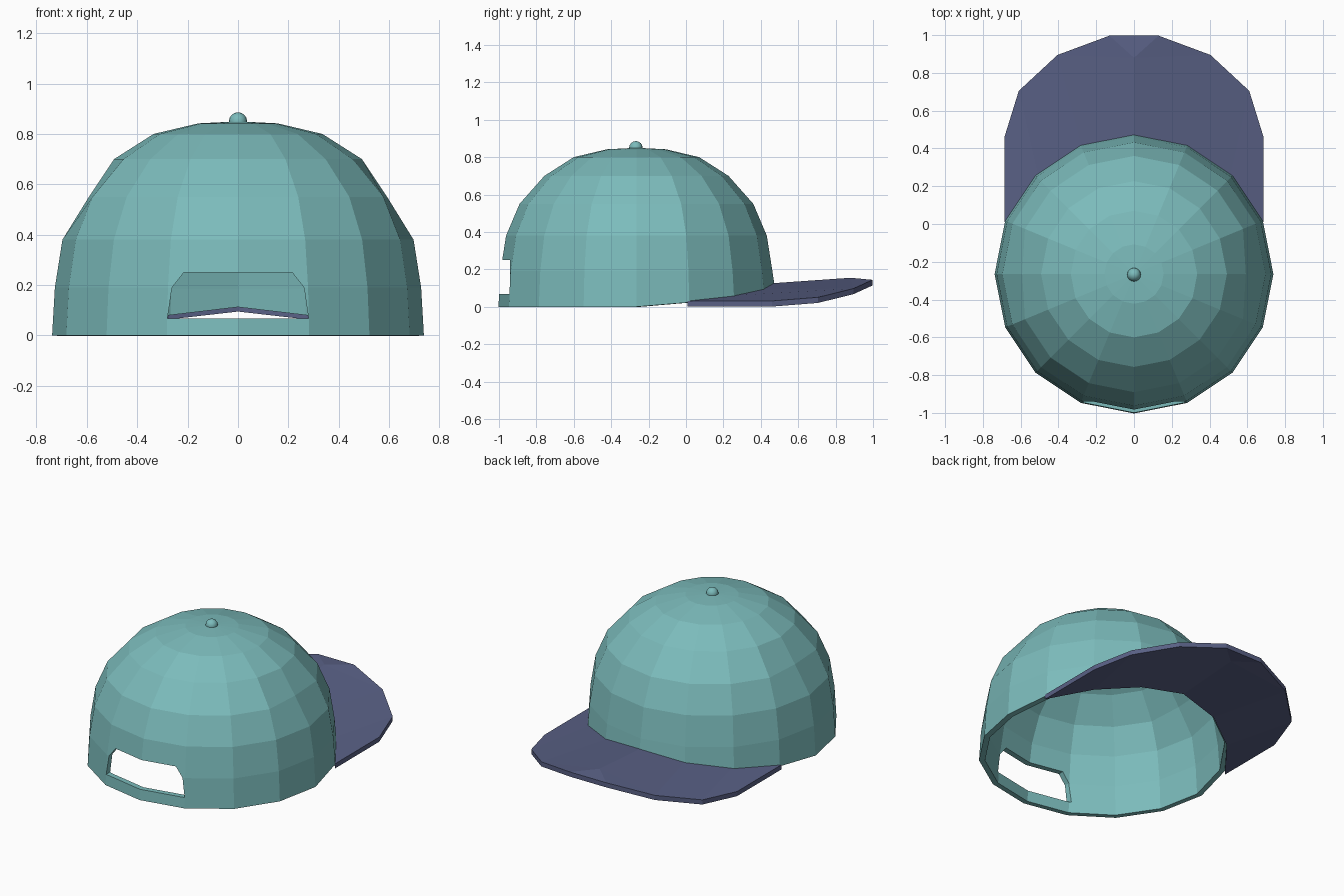
import bpy, bmesh, math
from mathutils import Vector

if "Cube" in bpy.data.objects:
    bpy.data.objects.remove(bpy.data.objects["Cube"])

CY = -0.265      # dome centre in y
N = 16           # dome sides


def material(name, col):
    m = bpy.data.materials.new(name)
    m.diffuse_color = (*col, 1)
    m.use_nodes = True
    m.node_tree.nodes["Principled BSDF"].inputs["Base Color"].default_value = m.diffuse_color
    return m


teal = material("teal cloth", (0.2, 0.5, 0.5))
purple = material("slate purple cloth", (0.1, 0.118, 0.235))


def make(name, verts, faces, mat):
    me = bpy.data.meshes.new(name)
    me.from_pydata(verts, [], faces)
    me.materials.append(mat)
    bm = bmesh.new()
    bm.from_mesh(me)
    bmesh.ops.recalc_face_normals(bm, faces=bm.faces)
    bm.to_mesh(me)
    bm.free()
    ob = bpy.data.objects.new(name, me)
    bpy.context.collection.objects.link(ob)
    return ob


def apply(ob, mod):
    bpy.context.view_layer.objects.active = ob
    bpy.ops.object.modifier_apply(modifier=mod.name)


def brim_z(x, rise, p):
    # top of the arched brim, high in the middle
    return 0.03 + rise * max(0, 1 - (abs(x) / 0.69) ** p)


# Dome: faceted rings, front hem lifted to sit on the brim
rings = [(0.738, 0), (0.727, 0.19), (0.697, 0.38), (0.625, 0.55),
         (0.492, 0.70), (0.335, 0.80), (0.157, 0.842)]
verts, faces = [], []
for j, (r, z) in enumerate(rings):
    for i in range(N):
        a = math.tau * i / N
        rr = 0.592 if j == 3 and i in (0, N // 2) else r
        x, y = rr * math.cos(a), rr * math.sin(a)
        zz = brim_z(x, 0.095, 1.2) - 0.008 if j == 0 and 0 < i < N // 2 else z
        verts.append((x, y + CY, zz))
for j in range(len(rings) - 1):
    for i in range(N):
        k = (i + 1) % N
        faces.append((j * N + i, j * N + k, (j + 1) * N + k, (j + 1) * N + i))
verts.append((0, CY, 0.85))
last = (len(rings) - 1) * N
for i in range(N):
    faces.append((last + i, last + (i + 1) % N, len(verts) - 1))
dome = make("dome", verts, faces, teal)
mod = dome.modifiers.new("shell", 'SOLIDIFY')
mod.thickness = 0.035
mod.offset = -1
apply(dome, mod)

# Strap opening cut through the dome wall
half = [(0.28, 0.068), (0.262, 0.19), (0.215, 0.25)]
outline = half + [(-x, z) for x, z in reversed(half)]
n = len(outline)
cv = [(x, y, z) for y in (-1.2, -0.75) for x, z in outline]
cf = [tuple(range(n)), tuple(range(n, 2 * n))]
cf += [(i, (i + 1) % n, n + (i + 1) % n, n + i) for i in range(n)]
cutter = make("opening_cutter", cv, cf, teal)
cutter.hide_render = True
mod = dome.modifiers.new("opening", 'BOOLEAN')
mod.operation = 'DIFFERENCE'
mod.solver = 'EXACT'
mod.object = cutter
apply(dome, mod)
bpy.data.objects.remove(cutter)

# Brim: right half from dome arc to outer outline, mirrored
bv = []
for i in range(1, 5):
    a = math.tau * i / N
    x, y = 0.715 * math.cos(a), 0.715 * math.sin(a) + CY
    if i == 1:
        x = 0.686
    if i == 4:
        x = 0
    bv.append((x, y, brim_z(x, 0.095, 1.2)))
for x, y in [(0.686, 0.46), (0.61, 0.705), (0.405, 0.895), (0.13, 0.997), (0, 0.88)]:
    bv.append((x, y, brim_z(x, 0.125, 1.45)))
bf = [(0, 4, 5, 1), (1, 5, 6, 2), (2, 6, 8, 3), (6, 7, 8)]
m = len(bv)
bv += [(-x, y, z) for x, y, z in bv]
bf += [tuple(m + i for i in reversed(f)) for f in bf]
bf.append((7, 7 + m, 8))

# Give the brim its thickness by dropping a copy straight down
bm = bmesh.new()
vs = [bm.verts.new(v) for v in bv]
for f in bf:
    bm.faces.new([vs[i] for i in f])
bmesh.ops.remove_doubles(bm, verts=bm.verts, dist=0.0001)
ext = bmesh.ops.extrude_face_region(bm, geom=bm.faces[:], use_keep_orig=True)
low = [e for e in ext["geom"] if isinstance(e, bmesh.types.BMVert)]
bmesh.ops.translate(bm, vec=Vector((0, 0, -0.03)), verts=low)
bmesh.ops.recalc_face_normals(bm, faces=bm.faces)
me = bpy.data.meshes.new("brim")
bm.to_mesh(me)
bm.free()
me.materials.append(purple)
brim = bpy.data.objects.new("brim", me)
bpy.context.collection.objects.link(brim)

# Button on the crown
bpy.ops.mesh.primitive_uv_sphere_add(segments=16, ring_count=8, radius=0.036,
                                     location=(0, CY - 0.003, 0.85))
button = bpy.context.object
button.name = "top_button"
button.data.materials.append(teal)
bpy.ops.object.shade_smooth_by_angle()
